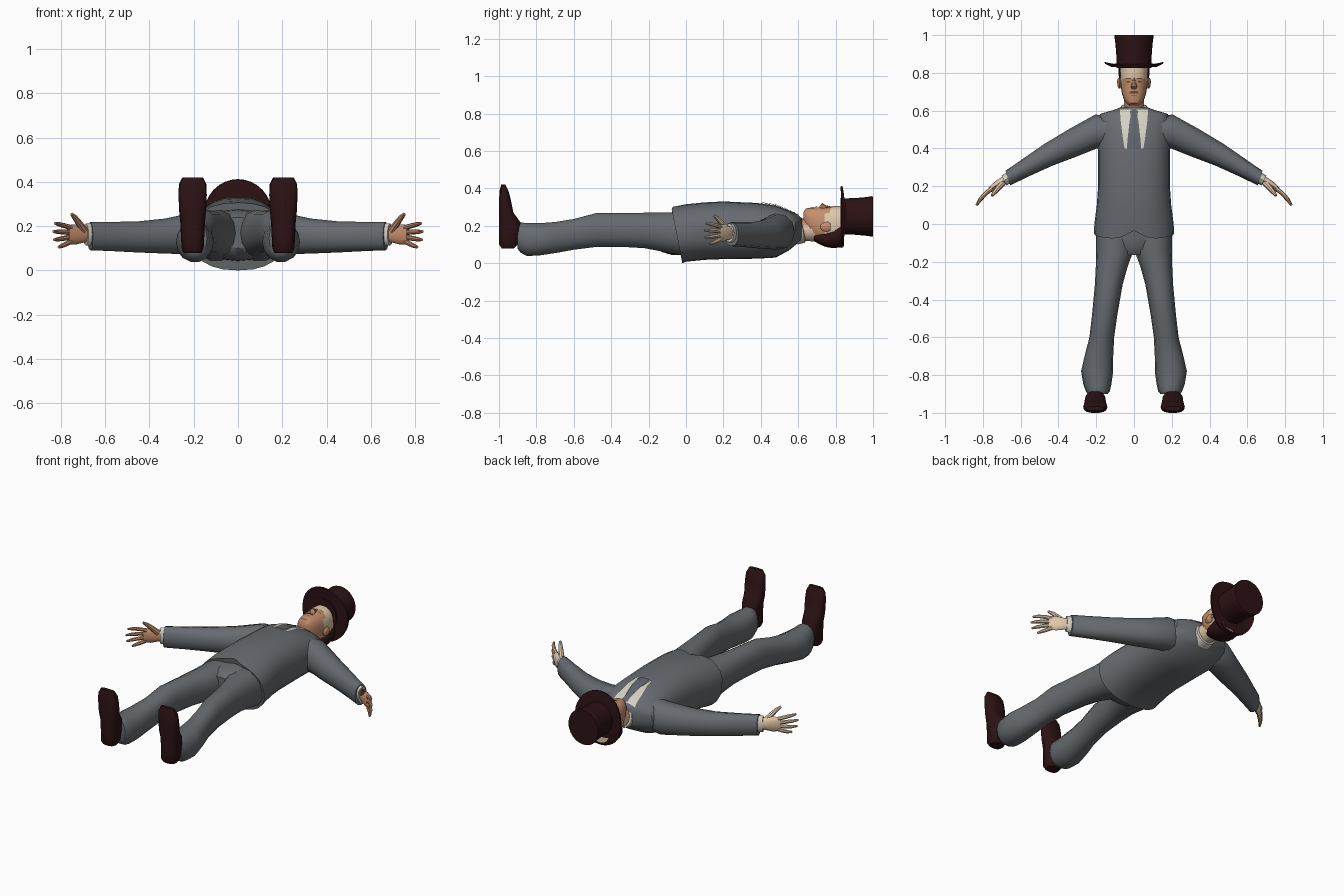
import bpy, bmesh, math
from mathutils import Vector
from mathutils.bvhtree import BVHTree

cube = bpy.data.objects.get("Cube")
if cube:
    bpy.data.objects.remove(cube, do_unlink=True)


def material(name, r, g, b):
    m = bpy.data.materials.new(name)
    m.use_nodes = True
    m.diffuse_color = (r, g, b, 1)
    m.node_tree.nodes["Principled BSDF"].inputs["Base Color"].default_value = (r, g, b, 1)
    return m


GREY = material("suit grey", .135, .148, .162)
TIE = material("tie grey", .115, .13, .15)
MAROON = material("dark maroon", .026, .006, .007)
SHIRT = material("shirt white", .66, .63, .54)
SKIN = material("pale skin", .74, .57, .40)
TAN = material("tan skin", .56, .27, .15)
BROWN = material("facial hair brown", .15, .07, .04)

built = []


def finish(name, bm, mats, rule=None, orient=True):
    if orient:
        bmesh.ops.recalc_face_normals(bm, faces=bm.faces)
    bm.normal_update()
    for f in bm.faces:
        f.smooth = True
        if rule:
            f.material_index = rule(f.calc_center_median(), f.normal)
    me = bpy.data.meshes.new(name)
    bm.to_mesh(me)
    bm.free()
    for m in mats:
        me.materials.append(m)
    ob = bpy.data.objects.new(name, me)
    bpy.context.collection.objects.link(ob)
    built.append(ob)
    return ob


def loft(name, sections, mats, n=16, power=1.0, rule=None, bend=None, caps=True):
    """Skin rounded rings given as (centre, half axis u, half axis v)."""
    bm = bmesh.new()
    rings = []
    for c, u, v in sections:
        ring = []
        for i in range(n):
            a = math.tau * i / n
            ca, sa = math.cos(a), math.sin(a)
            p = Vector(c) + Vector(u) * math.copysign(abs(ca) ** power, ca) \
                + Vector(v) * math.copysign(abs(sa) ** power, sa)
            ring.append(bm.verts.new(bend(p) if bend else p))
        rings.append(ring)
    for a, b in zip(rings, rings[1:]):
        for i in range(n):
            j = (i + 1) % n
            bm.faces.new((a[i], a[j], b[j], b[i]))
    if caps:
        bm.faces.new(rings[0])
        bm.faces.new(rings[-1])
    return finish(name, bm, mats, rule)


def along_y(rows, x=0):
    """Rows of (y, half width, low z, high z) become rings."""
    return [((x, y, (lo + hi) / 2), (w, 0, 0), (0, 0, (hi - lo) / 2)) for y, w, lo, hi in rows]


def tube(name, points, radii, mats, rule=None):
    """Tapered limb through points, rings square to the path."""
    pts = [Vector(p) for p in points]
    sections = []
    for i, p in enumerate(pts):
        d = (pts[min(i + 1, len(pts) - 1)] - pts[max(i - 1, 0)]).normalized()
        u = d.cross(Vector((0, 0, 1))).normalized()
        sections.append((p, u * radii[i], u.cross(d) * radii[i]))
    return loft(name, sections, mats, n=8, rule=rule)


def plate(name, base, rows, mat, side=1, lift=.005):
    """Thin patch draped on the upper surface of base; rows of (y, x0, x1)."""
    tree = BVHTree.FromPolygons([v.co for v in base.data.vertices],
                                [p.vertices[:] for p in base.data.polygons])
    bm = bmesh.new()
    grid = []
    for (ya, a0, a1), (yb, b0, b1) in zip(rows, rows[1:]):
        for k in range(6):
            t = k / 5
            y, x0, x1 = ya + (yb - ya) * t, a0 + (b0 - a0) * t, a1 + (b1 - a1) * t
            line = []
            for i in range(6):
                x = side * (x0 + (x1 - x0) * i / 5)
                hit = tree.ray_cast(Vector((x, y, 2)), Vector((0, 0, -1)))[0]
                line.append(bm.verts.new((x, y, (hit.z if hit else .24) + lift)))
            grid.append(line)
    for a, b in zip(grid, grid[1:]):
        for i in range(5):
            f = bm.faces.new((a[i], a[i + 1], b[i + 1], b[i]))
            f.normal_update()
            if f.normal.z < 0:
                f.normal_flip()
    bmesh.ops.remove_doubles(bm, verts=bm.verts, dist=.0002)
    return finish(name, bm, [mat], orient=False)


# Jacket with a slanted, notched hem
def notch(p):
    if p.y < -.06 and p.z > .2:
        p.y += .045 * max(0, 1 - abs(p.x) / .085)
    return p


hem = [((0, -.05, .153), (.212, .01, 0), (0, -.03, .153))]
hem[0] = ((0, -.05, .153), (.212, 0, 0), (0, -.03, .153))
jacket = loft("jacket", hem + along_y([
    (.0, .21, .008, .315), (.1, .197, .018, .325), (.2, .19, .022, .33), (.38, .19, .024, .322),
    (.48, .197, .03, .308), (.55, .195, .068, .28), (.583, .178, .095, .265),
    (.605, .105, .112, .252), (.62, .065, .12, .24)]), [GREY], n=24, power=.85, bend=notch)

# Shirt front and tie
for s, word in ((1, "left"), (-1, "right")):
    plate(word + "_shirt_front", jacket,
          [(.40, .038, .05), (.45, .034, .058), (.54, .024, .07), (.605, .012, .075)], SHIRT, s)
plate("tie", jacket, [(.40, -.03, .03), (.44, -.034, .034), (.56, -.015, .015), (.60, -.022, .022)],
      TIE, lift=.007)

# Collar and neck
loft("collar", [((0, .585, .178), (.082, 0, 0), (0, -.012, .078)),
                ((0, .625, .178), (.068, 0, 0), (0, -.012, .068)),
                ((0, .628, .178), (.055, 0, 0), (0, -.012, .056))], [SHIRT])
loft("neck", along_y([(.59, .055, .118, .235), (.65, .052, .118, .24), (.72, .055, .115, .25)]),
     [SKIN, TAN], rule=lambda c, n: int(n.z > .3))

# Head, pale above the brow
head = loft("head", along_y([
    (.628, .026, .225, .272), (.64, .042, .19, .292), (.665, .056, .15, .297), (.70, .066, .125, .299),
    (.74, .071, .112, .298), (.77, .073, .105, .303), (.80, .074, .102, .306), (.845, .073, .10, .303)]),
    [TAN, SKIN], n=20, power=.82,
    rule=lambda c, n: int(c.y > .775 or (abs(c.x) > .06 and c.y > .73)))
loft("nose", along_y([(.772, .007, .28, .304), (.745, .011, .28, .311),
                      (.727, .017, .28, .322), (.714, .012, .28, .303)]), [TAN], n=8)
plate("moustache", head, [(.692, -.026, .026), (.703, -.018, .018)], BROWN, lift=.004)
plate("mouth", head, [(.677, -.016, .016), (.681, -.018, .018)], BROWN, lift=.003)
loft("back_hair", along_y([(.685, .045, .118, .155), (.715, .068, .10, .165), (.75, .078, .086, .175),
                           (.79, .081, .08, .195), (.825, .081, .085, .23), (.845, .079, .09, .235)]),
     [MAROON], power=.85)

# Top hat: flared crown and a brim curled at the sides
loft("hat_crown", [((0, y, .25), (w, 0, 0), (0, 0, w * 1.04)) for y, w in
                   ((.825, .094), (.85, .093), (.90, .094), (.96, .099), (.995, .104), (1, .102))],
     [MAROON], n=24)


def curl(p):
    p.y += .16 * max(0, abs(p.x) - .08) ** 1 * .25 + .06 * max(0, abs(p.x) - .12) * 6
    p.y -= .1 * max(0, abs(p.z - .25) - .1)
    return p


loft("hat_brim", [((0, y, .247), (w, 0, 0), (0, 0, w * 1.06)) for y, w in
                  ((.83, .07), (.83, .12), (.833, .154), (.843, .156), (.846, .12), (.85, .07))],
     [MAROON], n=32, bend=curl)

# Seat of the trousers
loft("trouser_seat", along_y([(-.165, .10, .10, .24), (-.13, .165, .06, .262),
                              (-.08, .19, .045, .272), (.03, .195, .04, .28)]), [GREY], n=20)


# Paired parts
def palm_side(c, n):
    return int(n.y < -.05)


for s, word in ((1, "left"), (-1, "right")):
    # Trouser leg: y, inner x, outer x, low z, high z
    leg = [(-.02, .0, .20, .04, .275), (-.14, .002, .20, .062, .274), (-.22, .032, .202, .078, .272),
           (-.32, .06, .207, .084, .27), (-.48, .088, .222, .085, .27), (-.60, .105, .236, .07, .238),
           (-.70, .11, .262, .052, .222), (-.78, .11, .28, .04, .216), (-.85, .12, .268, .036, .216),
           (-.885, .128, .255, .055, .22), (-.90, .14, .245, .075, .215)]
    loft(word + "_trouser_leg", [(((a + b) / 2 * s, y, (lo + hi) / 2), ((b - a) / 2, 0, 0),
         (0, 0, (hi - lo) / 2)) for y, a, b, lo, hi in leg], [GREY], n=14, power=.9)

    # Shoe, sole facing the end: z, sole y, upper y, half width
    shoe = [(.078, -.985, -.92, .04), (.10, -1, -.898, .05), (.16, -1, -.885, .053), (.22, -1, -.885, .056),
            (.27, -1, -.922, .061), (.34, -1, -.936, .064), (.39, -.997, -.95, .062), (.42, -.988, -.966, .046)]
    loft(word + "_shoe", [((.205 * s, (a + b) / 2, z), (w, 0, 0), (0, (b - a) / 2, 0))
                          for z, a, b, w in shoe], [MAROON], n=14, power=.75)

    # Sleeve: centre x, y, z, then half width vector x, y and half height
    arm = [(.13, .49, .175, 0, .078, .095), (.20, .49, .167, .004, .09, .095),
           (.33, .427, .155, .018, .073, .079), (.455, .365, .151, .024, .056, .07),
           (.57, .30, .153, .017, .046, .066), (.668, .243, .155, .0125, .0385, .064)]
    loft(word + "_sleeve", [((x * s, y, z), (u * s, v, 0), (0, 0, h)) for x, y, z, u, v, h in arm],
         [GREY], n=12, power=.9)
    cuff = [(.645, .255, .03, .053), (.688, .23, .029, .05), (.688, .23, .022, .04)]
    loft(word + "_cuff", [((x * s, y, .162), (w * .45 * s, w * .9, 0), (0, 0, h)) for x, y, w, h in cuff],
         [SHIRT], n=12)

    # Hand with spread fingers
    palm = [(.67, .243, .022, .036), (.70, .224, .021, .037), (.735, .202, .019, .046), (.768, .176, .012, .043)]
    loft(word + "_palm", [((x * s, y, .162), (w * .55 * s, w * .83, 0), (0, 0, h)) for x, y, w, h in palm],
         [SKIN, TAN], n=12, rule=palm_side)
    for finger, z0, z1, reach in (("index", .193, .212, .94), ("middle", .172, .175, 1.04),
                                  ("ring", .151, .138, 1), ("little", .131, .105, .72)):
        path = [((.755 + dx * reach) * s, .186 - dy * reach, z0 + (z1 - z0) * t)
                for dx, dy, t in ((0, 0, 0), (.03, .024, .45), (.058, .054, .8), (.076, .084, 1))]
        tube(f"{word}_{finger}_finger", path, (.012, .0115, .010, .006), [SKIN, TAN], palm_side)
    tube(word + "_thumb", [(.695 * s, .218, .18), (.718 * s, .192, .213), (.738 * s, .168, .24),
                           (.752 * s, .15, .255)], (.018, .015, .012, .007), [SKIN, TAN], palm_side)

    # Ear, eye, brow
    loft(word + "_ear", along_y([(.718, .004, .185, .20), (.73, .010, .172, .214), (.755, .013, .165, .222),
                                 (.772, .008, .175, .212)], .077 * s), [TAN], n=8)
    plate(word + "_eye", head, [(.749, .02, .04), (.756, .022, .038)], BROWN, s, .003)
    plate(word + "_brow", head, [(.768, .014, .046), (.774, .018, .042)], BROWN, s, .003)

# Smooth shading with crisp edges
bpy.ops.object.select_all(action='DESELECT')
for ob in built:
    ob.select_set(True)
bpy.context.view_layer.objects.active = built[0]
bpy.ops.object.shade_smooth_by_angle(angle=math.radians(40))
